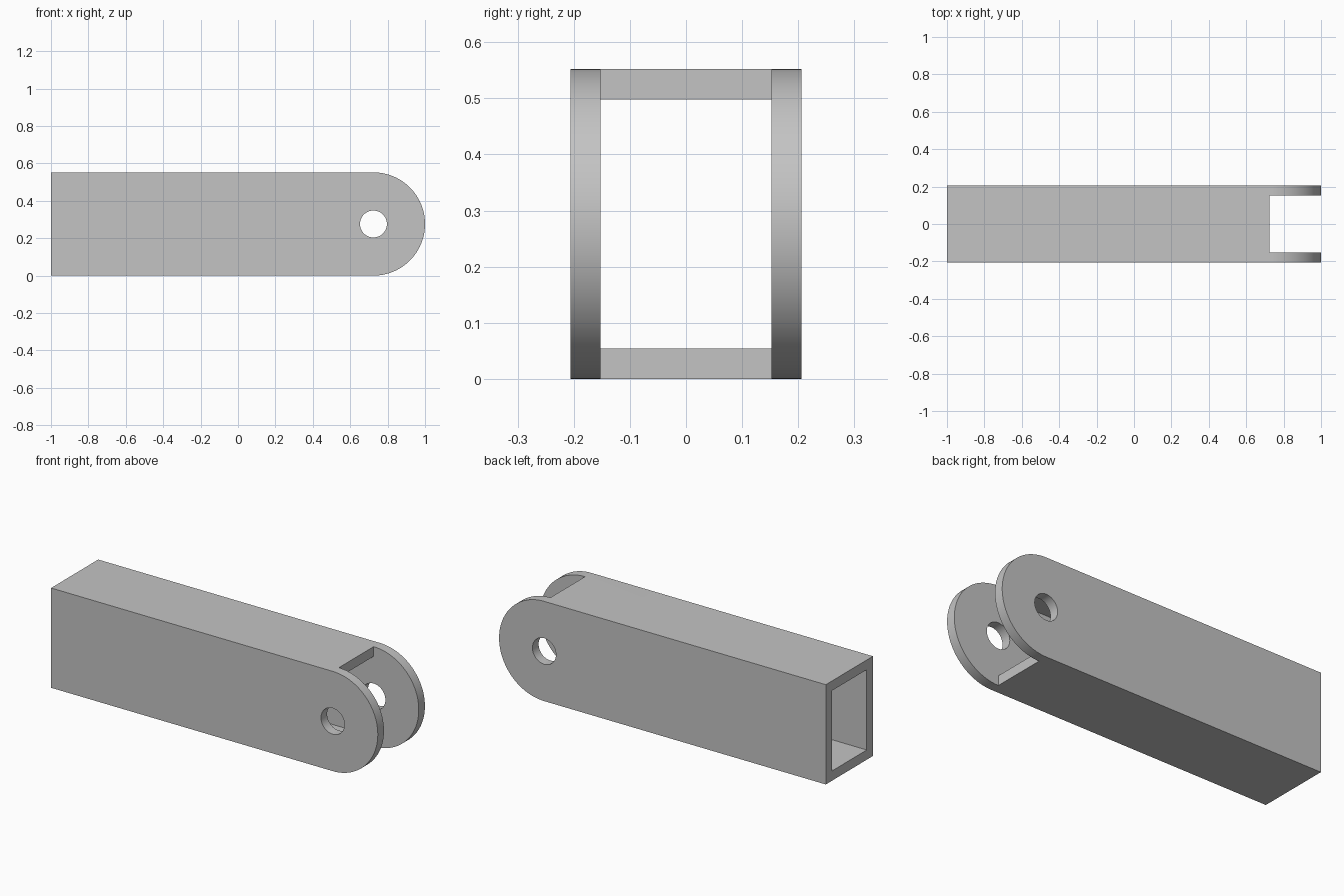
import bpy
import bmesh
from math import cos, sin, pi, radians

default = bpy.data.objects.get("Cube")
if default:
    bpy.data.objects.remove(default, do_unlink=True)

LENGTH, HEIGHT, WIDTH = 2.0, 0.552, 0.412
WALL = 0.054
RADIUS = HEIGHT / 2
BACK = -LENGTH / 2
PIN_X = LENGTH / 2 - RADIUS
PIN_RADIUS = 0.072
INNER = WIDTH - 2 * WALL

grey = bpy.data.materials.new("plain grey")
grey.use_nodes = True
colour = (0.55, 0.55, 0.55, 1)
grey.diffuse_color = colour
grey.node_tree.nodes["Principled BSDF"].inputs["Base Color"].default_value = colour


def arc(radius, start, end, steps):
    """Points in x and z around the pin centre."""
    angles = [start + (end - start) * i / steps for i in range(steps + 1)]
    return [(PIN_X + radius * cos(a), RADIUS + radius * sin(a)) for a in angles]


def prism(name, profile, depth):
    """Extrude an x-z profile symmetrically along y."""
    bm = bmesh.new()
    face = bm.faces.new([bm.verts.new((x, -depth / 2, z)) for x, z in profile])
    side = bmesh.ops.extrude_face_region(bm, geom=[face])["geom"]
    verts = [v for v in side if isinstance(v, bmesh.types.BMVert)]
    bmesh.ops.translate(bm, verts=verts, vec=(0, depth, 0))
    bmesh.ops.recalc_face_normals(bm, faces=bm.faces)
    mesh = bpy.data.meshes.new(name)
    bm.to_mesh(mesh)
    bm.free()
    mesh.materials.append(grey)
    obj = bpy.data.objects.new(name, mesh)
    bpy.context.collection.objects.link(obj)
    return obj


# Solid arm with one rounded end
arm = prism("fork_arm", [(BACK, HEIGHT), (BACK, 0)] + arc(RADIUS, -pi / 2, pi / 2, 48), WIDTH)

# Hollow channel that widens into the open fork slot
low, high, out = WALL, HEIGHT - WALL, 0.1
channel = prism("channel_cutter", [
    (BACK - out, low), (PIN_X, low), (PIN_X, -out), (1 + out, -out),
    (1 + out, HEIGHT + out), (PIN_X, HEIGHT + out), (PIN_X, high), (BACK - out, high)], INNER)

# Pin hole through both cheeks
pin_hole = prism("pin_hole_cutter", arc(PIN_RADIUS, 0, 2 * pi, 48)[:-1], WIDTH + out)

bpy.context.view_layer.objects.active = arm
for cutter in (channel, pin_hole):
    cutter.hide_render = True
    cut = arm.modifiers.new(cutter.name, "BOOLEAN")
    cut.operation = "DIFFERENCE"
    cut.solver = "EXACT"
    cut.object = cutter
    bpy.ops.object.modifier_apply(modifier=cut.name)
    bpy.data.objects.remove(cutter, do_unlink=True)

# Smooth rounded end and hole, crisp edges elsewhere
bpy.ops.object.select_all(action="DESELECT")
arm.select_set(True)
bpy.ops.object.shade_smooth_by_angle(angle=radians(30))
